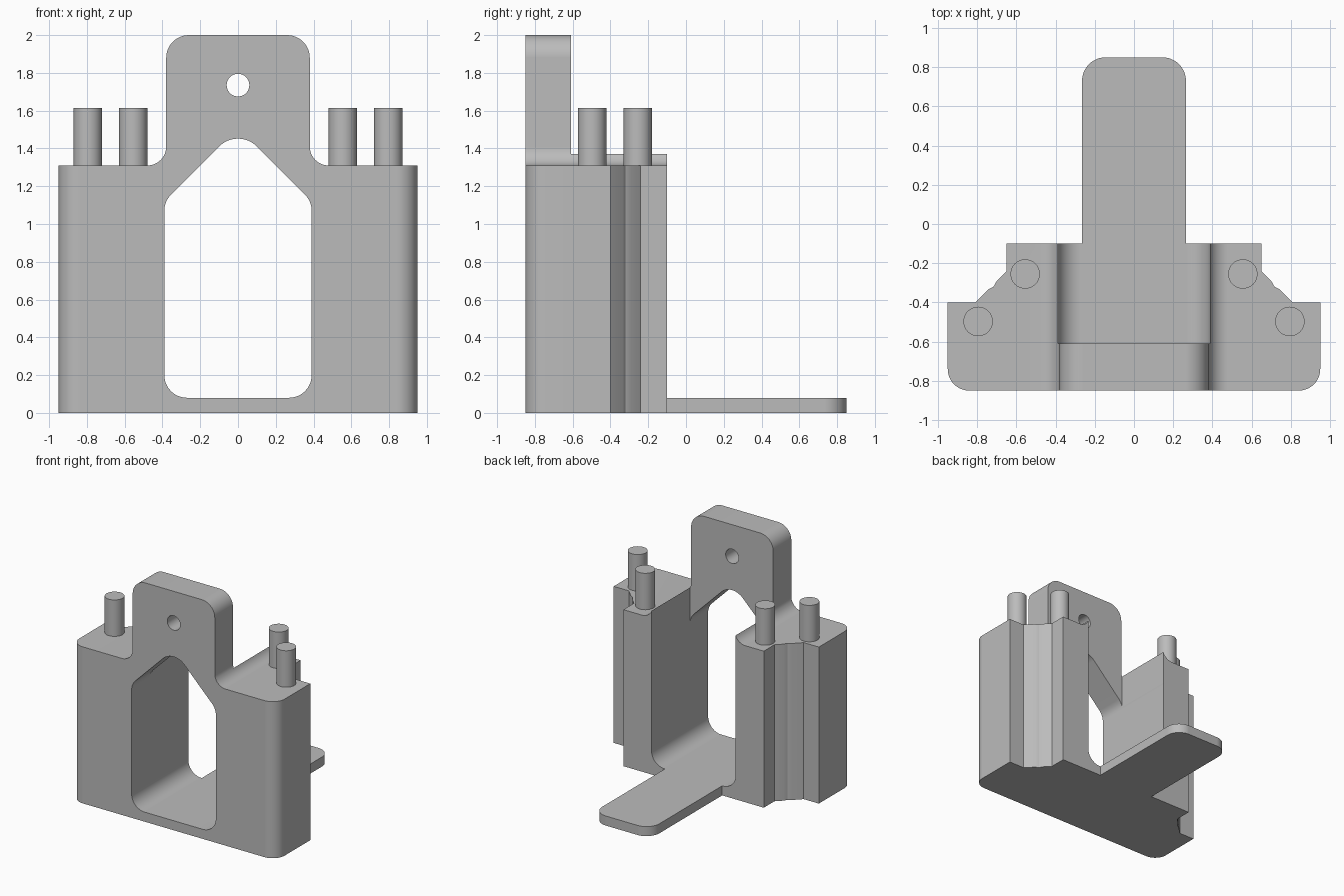
import bpy
import bmesh
import math
from mathutils import Vector, Matrix

if "Cube" in bpy.data.objects:
    bpy.data.objects.remove(bpy.data.objects["Cube"], do_unlink=True)

grey = bpy.data.materials.new("plain_grey")
grey.use_nodes = True
colour = (0.5, 0.5, 0.5, 1)
grey.diffuse_color = colour
grey.node_tree.nodes["Principled BSDF"].inputs["Base Color"].default_value = colour


def mirrored(half):
    """Close a right-hand half outline with its mirror image."""
    return half + [(-p[0], *p[1:]) for p in reversed(half) if p[0] != 0]


def rounded(outline, steps=12):
    """Replace each corner (x, y, radius) by an arc."""
    result = []
    for i, corner in enumerate(outline):
        p = Vector(corner[:2])
        if len(corner) < 3:
            result.append(p)
            continue
        a = (Vector(outline[i - 1][:2]) - p).normalized()
        b = (Vector(outline[(i + 1) % len(outline)][:2]) - p).normalized()
        r, half = corner[2], a.angle(b) / 2
        centre = p + (a + b).normalized() * r / math.sin(half)
        start = p + a * r / math.tan(half) - centre
        end = p + b * r / math.tan(half) - centre
        sweep = math.atan2(start.x * end.y - start.y * end.x, start.dot(end))
        for k in range(steps + 1):
            result.append(centre + Matrix.Rotation(sweep * k / steps, 2) @ start)
    return result


def prism(name, outline, low, high, upright=False):
    """Extrude an outline along z, or along y when upright."""
    def place(p, d):
        return (p.x, d, p.y) if upright else (p.x, p.y, d)
    bm = bmesh.new()
    face = bm.faces.new([bm.verts.new(place(p, low)) for p in rounded(outline)])
    new = bmesh.ops.extrude_face_region(bm, geom=[face])["geom"]
    shift = Vector(place(Vector((0, 0)), high - low))
    bmesh.ops.translate(bm, vec=shift, verts=[v for v in new if isinstance(v, bmesh.types.BMVert)])
    bmesh.ops.recalc_face_normals(bm, faces=bm.faces)
    return finish(name, bm)


def cylinder(name, radius, depth, matrix):
    bm = bmesh.new()
    bmesh.ops.create_cone(bm, cap_ends=True, segments=40, radius1=radius,
                          radius2=radius, depth=depth, matrix=matrix)
    return finish(name, bm)


def finish(name, bm):
    mesh = bpy.data.meshes.new(name)
    bm.to_mesh(mesh)
    bm.free()
    mesh.materials.append(grey)
    obj = bpy.data.objects.new(name, mesh)
    bpy.context.collection.objects.link(obj)
    return obj


def select(obj):
    bpy.ops.object.select_all(action='DESELECT')
    obj.select_set(True)
    bpy.context.view_layer.objects.active = obj


def combine(obj, tool, operation):
    mod = obj.modifiers.new("cut", 'BOOLEAN')
    mod.operation, mod.object, mod.solver = operation, tool, 'EXACT'
    select(obj)
    bpy.ops.object.modifier_apply(modifier=mod.name)
    bpy.data.objects.remove(tool, do_unlink=True)


def smooth(obj):
    select(obj)
    bpy.ops.object.shade_smooth_by_angle(angle=math.radians(30))
    obj.modifiers.new("even_normals", 'WEIGHTED_NORMAL').keep_sharp = True


# Footprint: side blocks with grooved slanted corners, and the rear foot
body = prism("bracket_body", mirrored([
    (0.95, -0.85, 0.11), (0.95, -0.4), (0.81, -0.4), (0.745, -0.335), (0.717, -0.32),
    (0.70, -0.29), (0.65, -0.24), (0.65, -0.1), (0.265, -0.1), (0.265, 0.85, 0.12)]), 0, 2.2)

# Front silhouette with the raised tab
combine(body, prism("silhouette", mirrored([
    (1.2, -0.2), (1.2, 1.31), (0.38, 1.31, 0.1), (0.38, 2, 0.12)]), -1, 1, True), 'INTERSECT')

# House-shaped opening, then the open channel behind the tab
combine(body, prism("opening", mirrored([
    (0.39, 0.08, 0.12), (0.39, 1.12, 0.12), (0, 1.51, 0.14)]), -1, 1, True), 'DIFFERENCE')
combine(body, prism("channel", mirrored([(0.388, 1), (0.388, 2.5)]), -0.61, 1.1, True), 'DIFFERENCE')

# Hanging hole
combine(body, cylinder("hole", 0.06, 1, Matrix.Translation((0, -0.73, 1.735))
                       @ Matrix.Rotation(math.pi / 2, 4, 'X')), 'DIFFERENCE')
smooth(body)

# Four pegs on the side blocks
for side, sign in (("left", 1), ("right", -1)):
    for place, x, y in (("front", 0.795, -0.497), ("back", 0.555, -0.255)):
        smooth(cylinder(f"{place}_{side}_peg", 0.075, 0.31,
                        Matrix.Translation((sign * x, y, 1.46))))
